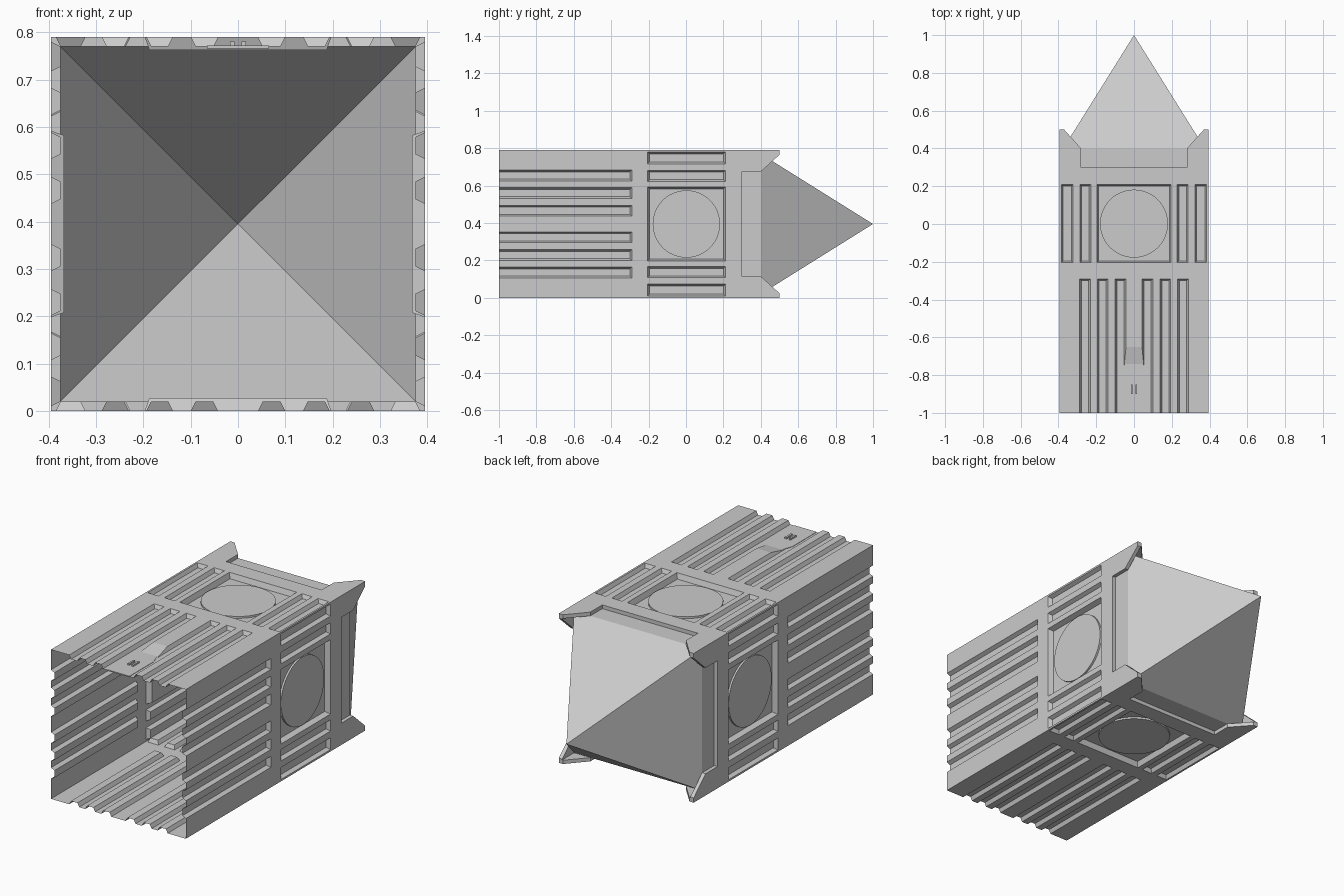
import bpy, bmesh, math
from mathutils import Matrix, Vector

if "Cube" in bpy.data.objects:
    bpy.data.objects.remove(bpy.data.objects["Cube"])

R = 0.395      # half width of the tower
IN = 0.01      # width of the sloped recess border
DEEP = 0.02

def side(k):
    # frame of one wall: u across, y along the tower, h outwards from the face
    return (Matrix.Translation((0, 0, R)) @ Matrix.Rotation(k * math.pi / 2, 4, 'Y')
            @ Matrix.Translation((0, 0, R)))

def finish(bm, name, mat=Matrix()):
    bm.transform(mat)
    me = bpy.data.meshes.new(name)
    bm.to_mesh(me)
    bm.free()
    ob = bpy.data.objects.new(name, me)
    bpy.context.collection.objects.link(ob)
    return ob

def sheet(bm, v0, v1, recesses, door=False):
    # wall strip as a grid whose points drop inside each recess
    us, vs = {-R, R}, {v0, v1}
    for a, b, c, d, _ in recesses:
        us |= {a, a + IN, b - IN, b}
        vs |= {v for v in (c, c + IN, d - IN, d) if v0 <= v <= v1}
    if door:
        vs |= {-0.65, -0.75}
    us = sorted({round(u, 4) for u in us})
    vs = sorted({round(v, 4) for v in vs})
    e = 1e-4
    def height(u, v):
        if door and abs(u) < 0.05 and v < -0.7:
            return -DEEP
        for a, b, c, d, deep in recesses:
            if a + IN - e <= u <= b - IN + e and c + IN - e <= v <= d - IN + e:
                return -deep
        return 0.0
    g = [[bm.verts.new((u, v, height(u, v))) for v in vs] for u in us]
    for i in range(len(us) - 1):
        for j in range(len(vs) - 1):
            q = [g[i][j], g[i + 1][j], g[i + 1][j + 1], g[i][j + 1]]
            h = [p.co.z for p in q]
            odd = [n for n in range(4) if sum(abs(h[n] - x) > e for x in h) == 3]
            if odd:   # mitred recess corner
                q = q[odd[0]:] + q[:odd[0]]
                bm.faces.new(q[:3])
                bm.faces.new([q[0], q[2], q[3]])
            else:
                bm.faces.new(q)

def prism(name, pts, h0, h1, mat):
    bm = bmesh.new()
    f = bm.faces.new([bm.verts.new((u, v, h0)) for u, v in pts])
    ext = bmesh.ops.extrude_face_region(bm, geom=[f])['geom']
    bmesh.ops.translate(bm, vec=(0, 0, h1 - h0),
                        verts=[x for x in ext if isinstance(x, bmesh.types.BMVert)])
    bmesh.ops.recalc_face_normals(bm, faces=bm.faces)
    return finish(bm, name, mat)

def mirrored(spans, c, d):
    out = []
    for a, b in spans:
        out += [(a, b, c, d, DEEP), (-b, -a, c, d, DEEP)]
    return out

flutes = mirrored([(0.042, 0.1), (0.137, 0.194), (0.23, 0.288)], -1.2, -0.29)
panels = mirrored([(0.227, 0.287), (0.322, 0.385)], -0.205, 0.21)
panels.append((-0.197, 0.197, -0.205, 0.21, 0.028))

for k in range(4):
    m = side(k)
    # fluted shaft and clock stage
    bm = bmesh.new()
    sheet(bm, -1, -0.25, flutes, door=(k == 0))
    sheet(bm, -0.25, 0.3, panels)
    bmesh.ops.remove_doubles(bm, verts=bm.verts, dist=1e-5)
    bmesh.ops.dissolve_limit(bm, angle_limit=0.01, verts=bm.verts, edges=bm.edges)
    finish(bm, f"wall_{k}", m)
    # round dial
    bm = bmesh.new()
    bmesh.ops.create_cone(bm, cap_ends=True, segments=48, radius1=0.18, radius2=0.18, depth=0.01,
                          matrix=Matrix.Translation((0, 0.002, -0.023)))
    finish(bm, f"dial_{k}", m)
    # raised corner plates around the roof
    for s in (-1, 1):
        pts = [(0.28, 0.3), (0.395, 0.3), (0.395, 0.5), (0.37, 0.5), (0.28, 0.4)]
        prism(f"corner_plate_{k}_{s}", [(s * u, v) for u, v in pts], -DEEP, 0, m)
    # ledge at the foot of the roof
    bm = bmesh.new()
    bm.faces.new([bm.verts.new(p) for p in
                  ((-0.28, 0.3, 0), (0.28, 0.3, 0), (0.28, 0.3, -DEEP), (-0.28, 0.3, -DEEP))])
    bmesh.ops.reverse_faces(bm, faces=bm.faces)
    finish(bm, f"ledge_{k}", m)

# door plate and its two handles on the top wall
m = side(0)
prism("door", [(-0.065, -1), (0.065, -1), (0.065, -0.8), (0.045, -0.74), (-0.045, -0.74),
               (-0.065, -0.8)], -0.024, -0.018, m)
for s in (-1, 1):
    x = 0.012 * s
    prism(f"door_handle_{s}", [(x - 0.005, -0.9), (x + 0.005, -0.9), (x + 0.005, -0.85),
                               (x - 0.005, -0.85)], -0.02, -0.01, m)

# hollow pyramid roof on a short square collar
bm = bmesh.new()
r = R - DEEP
sq = [(-r, -r), (r, -r), (r, r), (-r, r)]
low = [bm.verts.new((x, 0.3, R + z)) for x, z in sq]
mid = [bm.verts.new((x, 0.4, R + z)) for x, z in sq]
tip = bm.verts.new((0, 1, R))
for i in range(4):
    j = (i + 1) % 4
    bm.faces.new((low[i], mid[i], mid[j], low[j]))
    bm.faces.new((mid[i], tip, mid[j]))
bmesh.ops.recalc_face_normals(bm, faces=bm.faces)
finish(bm, "roof")
